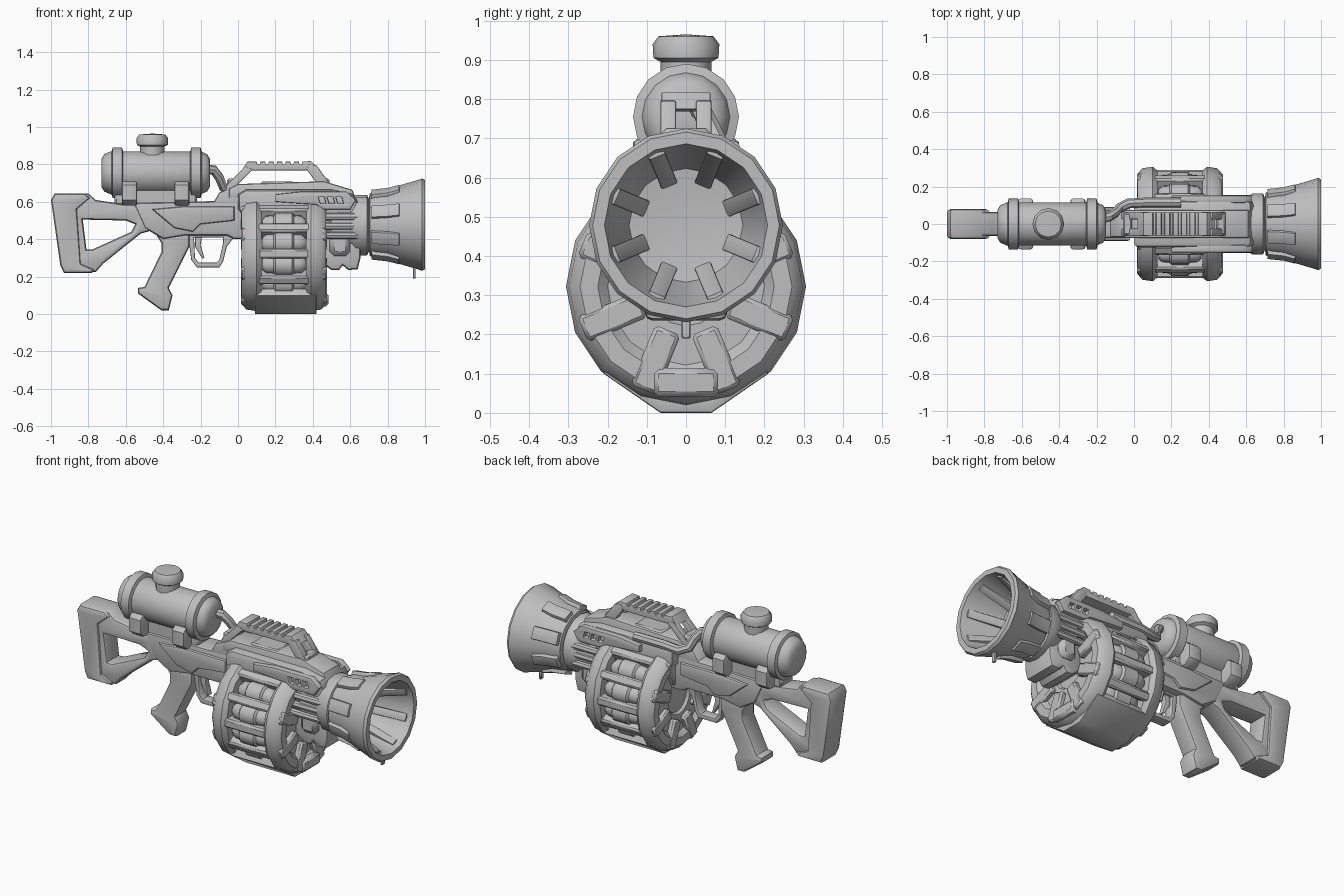
import bpy, bmesh, math
from mathutils import Matrix, Vector

GREY = bpy.data.materials.new("plain grey")
GREY.diffuse_color = (0.52, 0.52, 0.52, 1)


def finish(name, bm, angle=40):
    bmesh.ops.remove_doubles(bm, verts=bm.verts, dist=0.0005)
    bmesh.ops.recalc_face_normals(bm, faces=bm.faces)
    me = bpy.data.meshes.new(name)
    bm.to_mesh(me)
    bm.free()
    me.materials.clear()
    me.materials.append(GREY)
    ob = bpy.data.objects.new(name, me)
    bpy.context.collection.objects.link(ob)
    bpy.ops.object.select_all(action='DESELECT')
    ob.select_set(True)
    bpy.context.view_layer.objects.active = ob
    bpy.ops.object.shade_smooth_by_angle(angle=math.radians(angle))
    return ob


def from_curve(name, cu, matrix):
    tmp = bpy.data.objects.new("tmp", cu)
    bpy.context.collection.objects.link(tmp)
    dg = bpy.context.evaluated_depsgraph_get()
    me = bpy.data.meshes.new_from_object(tmp.evaluated_get(dg))
    me.transform(matrix)
    bm = bmesh.new()
    bm.from_mesh(me)
    bpy.data.objects.remove(tmp)
    bpy.data.meshes.remove(me)
    return finish(name, bm)


def prism(name, outline, half, centre=0.0, bevel=0.012, holes=(), axis='y'):
    """Extruded outline with optional holes; (x, z) along y or (y, z) along x."""
    cu = bpy.data.curves.new(name, 'CURVE')
    cu.dimensions, cu.fill_mode = '2D', 'BOTH'
    for pts in (outline, *holes):
        sp = cu.splines.new('POLY')
        sp.points.add(len(pts) - 1)
        for p, (a, b) in zip(sp.points, pts):
            p.co = (a, b, 0, 1)
        sp.use_cyclic_u = True
    cu.extrude, cu.bevel_depth, cu.offset = half - bevel, bevel, -bevel
    cu.bevel_resolution = 1
    if axis == 'y':
        m = Matrix(((1, 0, 0, 0), (0, 0, -1, centre), (0, 1, 0, 0), (0, 0, 0, 1)))
    else:
        m = Matrix(((0, 0, 1, centre), (1, 0, 0, 0), (0, 1, 0, 0), (0, 0, 0, 1)))
    return from_curve(name, cu, m)


def tube(name, pts, r):
    cu = bpy.data.curves.new(name, 'CURVE')
    cu.dimensions, cu.bevel_depth, cu.bevel_resolution = '3D', r, 2
    cu.use_fill_caps = True
    sp = cu.splines.new('POLY')
    sp.points.add(len(pts) - 1)
    for p, c in zip(sp.points, pts):
        p.co = (*c, 1)
    return from_curve(name, cu, Matrix())


def box(name, x0, x1, y0, y1, z0, z1, bevel=0.01):
    bm = bmesh.new()
    bmesh.ops.create_cube(bm, size=1)
    for v in bm.verts:
        v.co = ((x0 + x1) / 2 + v.co.x * (x1 - x0), (y0 + y1) / 2 + v.co.y * (y1 - y0),
                (z0 + z1) / 2 + v.co.z * (z1 - z0))
    bmesh.ops.bevel(bm, geom=bm.edges[:], offset=bevel, segments=1, affect='EDGES')
    return finish(name, bm)


def lathe(name, profile, cz, n=16, cy=0.0, upright=False, cx=0.0, angle=40):
    """Spin (along, radius) points about the x axis, or about z when upright."""
    bm = bmesh.new()
    rings = []
    for a, r in profile:
        row = []
        for i in range(n):
            t = 2 * math.pi * i / n
            c, s = r * math.cos(t), r * math.sin(t)
            row.append(bm.verts.new((cx + c, cy + s, a) if upright else (a, cy + c, cz + s)))
        rings.append(row)
    for p, q in zip(rings, rings[1:]):
        for i in range(n):
            j = (i + 1) % n
            bm.faces.new((p[i], p[j], q[j], q[i]))
    return finish(name, bm, angle)


def ring(ob, n, cz, start=0.0):
    """Repeat a part that sits straight above the axis n times around it."""
    src, bm = ob.data, bmesh.new()
    c = Vector((0, 0, cz))
    for i in range(n):
        rot = Matrix.Rotation(start + 2 * math.pi * i / n, 4, 'X')
        me = src.copy()
        me.transform(Matrix.Translation(c) @ rot @ Matrix.Translation(-c))
        bm.from_mesh(me)
        bpy.data.meshes.remove(me)
    bm.to_mesh(src)
    bm.free()


# Shoulder stock with triangular opening, and butt pad
prism("stock", [(-0.97, 0.64), (-0.80, 0.645), (-0.76, 0.61), (-0.60, 0.585), (-0.45, 0.585),
                (-0.45, 0.45), (-0.52, 0.43), (-0.72, 0.27), (-0.76, 0.225), (-0.92, 0.225),
                (-0.94, 0.27)], 0.065, bevel=0.02,
      holes=[[(-0.83, 0.505), (-0.60, 0.50), (-0.55, 0.48), (-0.57, 0.44), (-0.78, 0.345), (-0.81, 0.345)]])
prism("butt_pad", [(-1.0, 0.61), (-0.98, 0.645), (-0.82, 0.645), (-0.79, 0.62), (-0.86, 0.56),
                   (-0.84, 0.27), (-0.77, 0.24), (-0.78, 0.22), (-0.93, 0.22), (-0.95, 0.26)], 0.08, bevel=0.02)

# Receiver, raised side panels, grip
prism("receiver", [(-0.56, 0.595), (0.15, 0.61), (0.15, 0.40), (-0.02, 0.40), (-0.06, 0.42), (-0.28, 0.42),
                   (-0.40, 0.40), (-0.50, 0.46)], 0.075, bevel=0.02)
prism("receiver_panel", [(-0.46, 0.56), (-0.30, 0.575), (-0.02, 0.575), (-0.02, 0.50), (-0.20, 0.48),
                         (-0.24, 0.44), (-0.34, 0.46)], 0.09)
prism("receiver_top", [(-0.14, 0.58), (-0.10, 0.65), (-0.04, 0.675), (0.05, 0.675), (0.05, 0.58)], 0.07)
prism("grip", [(-0.46, 0.46), (-0.41, 0.38), (-0.41, 0.33), (-0.50, 0.145), (-0.535, 0.14), (-0.535, 0.11),
               (-0.41, 0.02), (-0.37, 0.02), (-0.35, 0.10), (-0.37, 0.14), (-0.29, 0.30), (-0.26, 0.36),
               (-0.26, 0.46)], 0.06, bevel=0.02)
# Trigger and its guard
prism("trigger_guard", [(-0.27, 0.44), (-0.25, 0.29), (-0.22, 0.25), (-0.10, 0.25), (-0.08, 0.28),
                        (-0.06, 0.36), (0.0, 0.44)], 0.032, bevel=0.006,
      holes=[[(-0.235, 0.41), (-0.23, 0.30), (-0.21, 0.275), (-0.115, 0.275), (-0.10, 0.29), (-0.08, 0.38), (-0.08, 0.41)]])
prism("trigger", [(-0.23, 0.43), (-0.23, 0.36), (-0.19, 0.295), (-0.18, 0.30), (-0.20, 0.37), (-0.19, 0.43)],
      0.018, bevel=0.005)

# Tank on top with end bands, cap and feet
lathe("tank", [(-0.73, 0), (-0.73, 0.075), (-0.715, 0.10), (-0.68, 0.115), (-0.20, 0.115),
               (-0.165, 0.10), (-0.15, 0.075), (-0.15, 0)], 0.755)
for x in (-0.645, -0.225):
    lathe("tank_band", [(x - 0.035, 0.10), (x - 0.025, 0.135), (x + 0.025, 0.135), (x + 0.035, 0.10)], 0.755)
for x in (-0.58, -0.30):
    prism("tank_foot", [(-0.10, 0.58), (-0.135, 0.61), (-0.135, 0.69), (-0.11, 0.71), (0.11, 0.71),
                        (0.135, 0.69), (0.135, 0.61), (0.10, 0.58)], 0.04, x, axis='x')
box("tank_saddle", -0.66, -0.22, -0.06, 0.06, 0.58, 0.67)
lathe("tank_cap", [(0.85, 0), (0.85, 0.065), (0.895, 0.065), (0.905, 0.083), (0.94, 0.085),
                   (0.96, 0.07), (0.965, 0)], 0, 12, upright=True, cx=-0.458)
# Hose from tank to housing
tube("hose", [(-0.17, 0.03, 0.775), (-0.13, 0.04, 0.77), (-0.10, 0.06, 0.73), (-0.08, 0.085, 0.68),
              (-0.03, 0.11, 0.66), (0.06, 0.115, 0.67), (0.25, 0.115, 0.67)], 0.026)

# Upper housing and top rail
prism("housing", [(0.0, 0.56), (0.0, 0.64), (0.04, 0.665), (0.50, 0.665), (0.62, 0.64), (0.64, 0.60),
                  (0.60, 0.45), (0.10, 0.45)], 0.125, bevel=0.025)
prism("top_rail", [(-0.05, 0.62), (-0.05, 0.67), (0.0, 0.695), (0.46, 0.71), (0.61, 0.665), (0.63, 0.62)], 0.075)
box("rail_block", 0.12, 0.30, -0.06, 0.06, 0.68, 0.71)

# Carry handle with notched top and split legs
top = [(0.02, 0.77), (0.05, 0.815)]
for i in range(6):
    x = 0.10 + i * 0.045
    top += [(x, 0.815), (x + 0.004, 0.80), (x + 0.016, 0.80), (x + 0.02, 0.815)]
prism("handle_bar", top + [(0.39, 0.818), (0.43, 0.775), (0.37, 0.768), (0.06, 0.768)], 0.062, bevel=0.003)
for y in (-0.045, 0.045):
    prism("handle_rear_leg", [(-0.07, 0.65), (-0.06, 0.69), (0.04, 0.79), (0.08, 0.775), (0.0, 0.695),
                              (0.0, 0.65)], 0.02, y, 0.006)
    prism("handle_front_leg", [(0.38, 0.80), (0.42, 0.795), (0.49, 0.70), (0.49, 0.66), (0.43, 0.66),
                               (0.42, 0.70), (0.365, 0.775)], 0.02, y, 0.006)
for x in (-0.06, 0.44):
    box("handle_base", x, x + 0.05, -0.06, 0.06, 0.66, 0.725)

# Vented side plates and side rods
for s in (-1, 1):
    prism("vent_plate", [(0.20, 0.60), (0.20, 0.64), (0.34, 0.655), (0.58, 0.655), (0.63, 0.61), (0.60, 0.56),
                         (0.46, 0.56), (0.42, 0.585)], 0.02, s * 0.132, 0.006,
          [[(x, 0.592), (x - 0.01, 0.625), (x + 0.02, 0.625), (x + 0.03, 0.592)] for x in (0.44, 0.487, 0.534)])
    for z in (0.52, 0.47, 0.42):
        tube("side_rod", [(0.42, s * 0.135, z), (0.64, s * 0.135, z)], 0.02)

# Barrel and lower support
lathe("barrel", [(0.10, 0), (0.10, 0.12), (0.48, 0.12), (0.50, 0.145), (0.61, 0.145), (0.63, 0.162),
                 (0.69, 0.162), (0.70, 0.14), (0.75, 0.14), (0.75, 0)], 0.475)
prism("lower_support", [(0.44, 0.45), (0.44, 0.28), (0.50, 0.235), (0.54, 0.235), (0.56, 0.26), (0.59, 0.235),
                        (0.64, 0.24), (0.655, 0.30), (0.655, 0.45)], 0.105, bevel=0.02)
box("support_band", 0.49, 0.60, -0.135, 0.135, 0.31, 0.46, 0.025)

# Flared muzzle, inner ribs, outer fins and pin
lathe("muzzle", [(0.70, 0.14), (0.705, 0.168), (0.73, 0.178), (0.80, 0.186), (0.87, 0.212), (0.96, 0.238),
                 (0.985, 0.247), (1.0, 0.238), (1.0, 0.208), (0.97, 0.20), (0.78, 0.145), (0.76, 0.0)], 0.478, 16)
ring(prism("muzzle_inner_rib", [(0.76, 0.58), (0.76, 0.63), (0.97, 0.685), (0.97, 0.668), (0.90, 0.64)],
           0.022, bevel=0.004), 8, 0.478, math.pi / 8)
ring(prism("muzzle_fin", [(0.71, 0.62), (0.715, 0.668), (0.80, 0.678), (0.86, 0.695), (0.87, 0.66)],
           0.035, bevel=0.005), 8, 0.478, math.pi / 8)
box("muzzle_pin", 0.935, 0.95, -0.012, 0.012, 0.19, 0.26, 0.003)

# Drum: core, end caps, ribs and pods
DZ = 0.322
cap = [(0.06, 0), (0.06, 0.09), (0.045, 0.10), (0.045, 0.20), (0.02, 0.225), (0.02, 0.27), (0.045, 0.298),
       (0.10, 0.306), (0.125, 0.285), (0.125, 0)]
lathe("drum_rear_cap", cap, DZ)
lathe("drum_front_cap", [(0.49 - x, r) for x, r in cap], DZ)
lathe("drum_core", [(0.10, 0), (0.10, 0.21), (0.39, 0.21), (0.39, 0)], DZ, 24)
ring(box("drum_rib", 0.10, 0.39, -0.026, 0.026, DZ + 0.18, DZ + 0.29), 12, DZ)
ring(lathe("drum_pod", [(0.13, 0.03), (0.15, 0.048), (0.19, 0.052), (0.20, 0.065), (0.29, 0.065), (0.30, 0.052),
                        (0.34, 0.048), (0.36, 0.03)], DZ + 0.22, 10), 12, DZ, math.pi / 12)
for x in (0.035, 0.455):
    ring(box("drum_lug", x - 0.02, x + 0.02, -0.035, 0.035, DZ + 0.12, DZ + 0.285), 8, DZ, math.pi / 8)
# Plate and clip under the drum
prism("drum_guard", [(-0.21, 0.10), (-0.065, 0.0), (0.065, 0.0), (0.21, 0.10), (0.195, 0.135),
                     (0.06, 0.05), (-0.06, 0.05), (-0.195, 0.135)], 0.165, 0.255, 0.006, axis='x')
box("drum_clip", 0.40, 0.485, -0.085, 0.085, 0.04, 0.115, 0.015)
